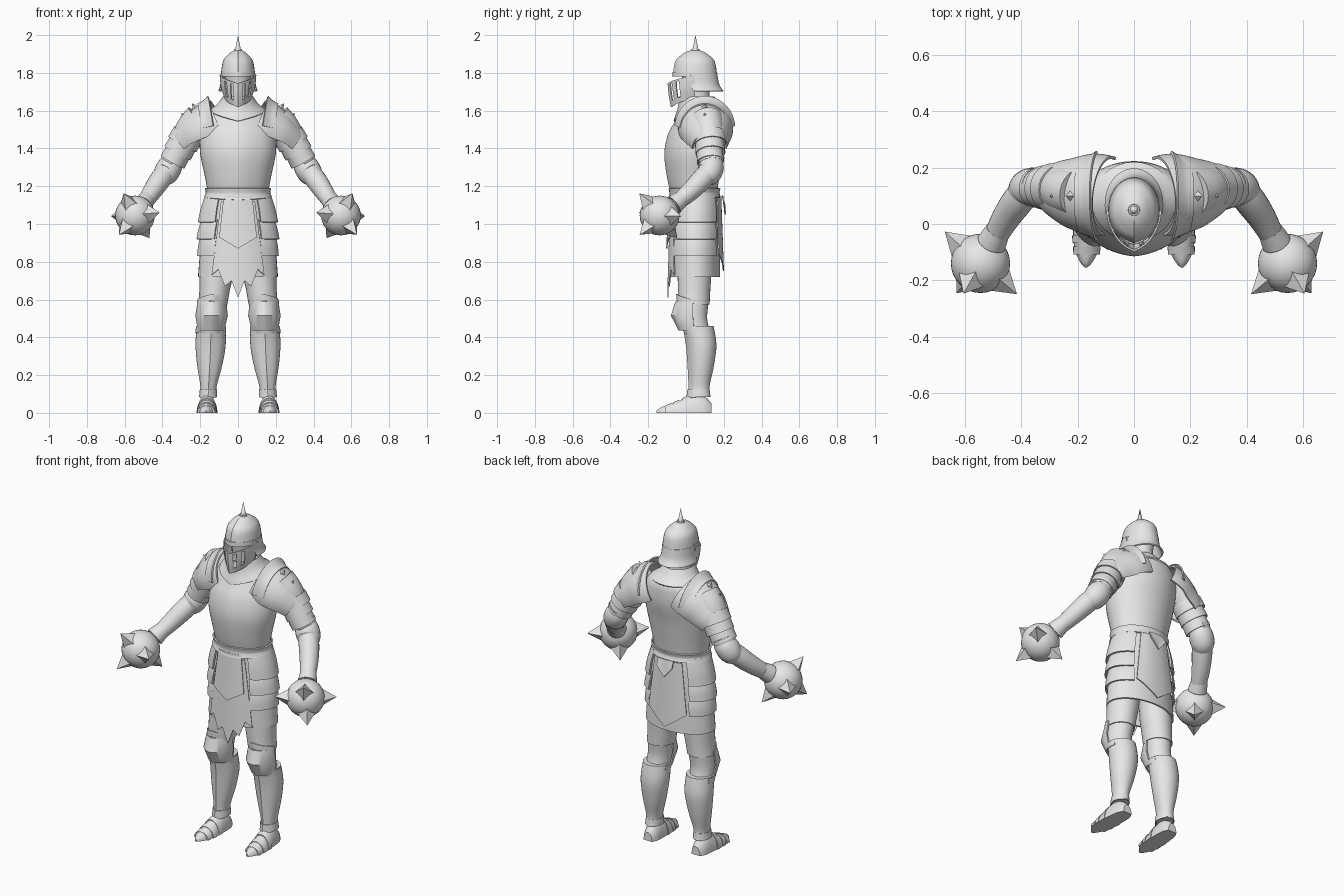
import bpy, bmesh
from math import sin, cos, pi, radians, sqrt
from mathutils import Vector

if "Cube" in bpy.data.objects:
    bpy.data.objects.remove(bpy.data.objects["Cube"], do_unlink=True)

steel = bpy.data.materials.new("light_steel")
steel.use_nodes = True
steel.diffuse_color = (0.8, 0.8, 0.8, 1)
steel.node_tree.nodes["Principled BSDF"].inputs["Base Color"].default_value = (0.8, 0.8, 0.8, 1)


def finish(name, bm, angle=35):
    bmesh.ops.recalc_face_normals(bm, faces=bm.faces[:])
    mesh = bpy.data.meshes.new(name)
    bm.to_mesh(mesh)
    bm.free()
    mesh.materials.append(steel)
    ob = bpy.data.objects.new(name, mesh)
    bpy.context.collection.objects.link(ob)
    bpy.ops.object.select_all(action='DESELECT')
    ob.select_set(True)
    bpy.context.view_layer.objects.active = ob
    bpy.ops.object.shade_smooth_by_angle(angle=radians(angle))


def surface(name, rows, closed, thick=0, hole=None):
    """Skin a grid of points; closed solids are capped, plates get thickness."""
    bm = bmesh.new()
    grid = [[bm.verts.new(p) for p in row] for row in rows]
    n = len(rows[0])
    for i in range(len(rows) - 1):
        for j in range(n if closed else n - 1):
            if hole and hole(i, j):
                continue
            k = (j + 1) % n
            bm.faces.new((grid[i][j], grid[i][k], grid[i + 1][k], grid[i + 1][j]))
    if closed and not thick:
        bm.faces.new(grid[0])
        bm.faces.new(grid[-1])
    bmesh.ops.recalc_face_normals(bm, faces=bm.faces[:])
    if thick:
        bmesh.ops.solidify(bm, geom=bm.faces[:], thickness=thick)
    finish(name, bm)


def spline(pts, n):
    """Catmull-Rom through tuples of any length."""
    out = []
    for i in range(len(pts) - 1):
        quad = (pts[max(i - 1, 0)], pts[i], pts[i + 1], pts[min(i + 2, len(pts) - 1)])
        for k in range(n):
            t = k / n
            out.append(tuple(b + 0.5 * t * (c - a + t * (2*a - 5*b + 4*c - d + t * (3*(b - c) + d - a)))
                             for a, b, c, d in zip(*quad)))
    return out + [tuple(pts[-1])]


def angles(arc, seg):
    if arc is None:
        return [2 * pi * j / seg for j in range(seg)]
    a, b = map(radians, arc)
    return [a + (b - a) * j / seg for j in range(seg + 1)]


def loft(name, rings, s=1, arc=None, ridge=0, spread=0.5, dip=0, dip_top=0, thick=0, n=5, seg=32, hole=None):
    """Horizontal rings (x, y, z, rx, ry); angle zero faces the front, where edges may dip."""
    rings = spline(rings, n)
    rows = []
    for i, (x, y, z, rx, ry) in enumerate(rings):
        drop = dip + (dip_top - dip) * i / (len(rings) - 1)
        row = []
        for a in angles(arc, seg):
            d = min(a, 2 * pi - a) if arc is None else abs(a)
            row.append(Vector((s * (x + rx * sin(a)),
                               y - ry * cos(a) - ridge * max(0, 1 - d / spread),
                               z - drop * max(0, 1 - d / 1.5))))
        rows.append(row)
    surface(name, rows, arc is None, thick, hole)


def tube(name, pts, s=1, arc=None, oval=1, thick=0, n=4, seg=24):
    """Rings (x, y, z, r) square to a path; angle zero faces up."""
    pts = spline(pts, n)
    rows = []
    for i, p in enumerate(pts):
        d = (Vector(pts[min(i + 1, len(pts) - 1)][:3]) - Vector(pts[max(i - 1, 0)][:3])).normalized()
        up = (Vector((0, 0, 1)) - d * d.z).normalized()
        side = d.cross(up) * oval
        row = [Vector(p[:3]) + p[3] * (cos(a) * up + sin(a) * side) for a in angles(arc, seg)]
        rows.append([Vector((s * q.x, q.y, q.z)) for q in row])
    surface(name, rows, arc is None, thick)


def spike(name, base, direction, r, h, s=1, sides=4):
    d = Vector((direction[0] * s, direction[1], direction[2])).normalized()
    bm = bmesh.new()
    bmesh.ops.create_cone(bm, cap_ends=True, segments=sides, radius1=r, radius2=0, depth=h)
    bmesh.ops.translate(bm, verts=bm.verts[:], vec=(0, 0, h / 2))
    bmesh.ops.rotate(bm, verts=bm.verts[:], cent=(0, 0, 0), matrix=d.to_track_quat('Z', 'Y').to_matrix())
    bmesh.ops.translate(bm, verts=bm.verts[:], vec=(base[0] * s, base[1], base[2]))
    finish(name, bm)


def cloth(name, top, w0, w1, bottom, gap, front=1, cols=8):
    """Hanging panel wrapped on the skirt; bottom(j, u) gives its hem height."""
    rows = []
    for i in range(9):
        v = i / 8
        row = []
        for j in range(cols + 1):
            u = 2 * j / cols - 1
            x = u * (w0 + (w1 - w0) * v)
            depth = (0.125 + 0.014 * v) * sqrt(1 - (x / (0.168 + 0.045 * v)) ** 2) + gap
            row.append(Vector((x, 0.05 - front * depth, top + (bottom(j, u) - top) * v)))
        rows.append(row)
    surface(name, rows, False, 0.006)


# Torso
loft("breastplate", [(0, .045, 1.17, .16, .12), (0, .042, 1.25, .175, .135), (0, .045, 1.37, .2, .152),
                     (0, .065, 1.47, .202, .154), (0, .085, 1.54, .19, .138), (0, .096, 1.60, .15, .118),
                     (0, .085, 1.635, .09, .085)], ridge=.008, seg=48)
loft("gorget", [(0, .08, 1.605, .15, .14), (0, .07, 1.635, .11, .11), (0, .06, 1.675, .08, .09)],
     dip=.06, thick=.01, ridge=.006)
loft("waist_band", [(0, .045, 1.14, .172, .132), (0, .045, 1.165, .163, .124), (0, .045, 1.19, .168, .13)],
     thick=.008, dip=.015)

# Helmet
loft("helmet_skull", [(0, .05, 1.79, .091, .115), (0, .05, 1.86, .08, .102), (0, .05, 1.895, .055, .07),
                      (0, .05, 1.915, .028, .035), (0, .05, 1.922, .004, .004)], ridge=.005, spread=.2)
loft("helmet_tail", [(0, .07, 1.705, .104, .128), (0, .058, 1.74, .094, .118), (0, .05, 1.80, .091, .115)],
     arc=(75, 285), thick=.008)
loft("helmet_brow", [(0, .05, 1.78, .092, .117), (0, .05, 1.805, .091, .116)], arc=(-95, 95), thick=.006, ridge=.006)
loft("visor", [(0, .04, 1.67, .066, .08), (0, .04, 1.73, .084, .092), (0, .04, 1.79, .09, .098)],
     arc=(-95, 95), ridge=.032, spread=1.1, dip=.05, dip_top=.045, thick=.007, n=4, seg=40,
     hole=lambda i, j: 2 <= i <= 6 and min(j, 39 - j) in (10, 11, 15, 16))
loft("neck", [(0, .065, 1.58, .075, .08), (0, .06, 1.68, .06, .065), (0, .055, 1.82, .075, .085)])
loft("crest_base", [(0, .05, 1.91, .022, .022), (0, .05, 1.927, .02, .02)], seg=16, n=1)
spike("crest_spike", (0, .05, 1.92), (0, 0, 1), .016, .08, sides=16)

# Skirt and hanging cloth
loft("skirt", [(0, .05, .72, .212, .131), (0, .05, .9, .197, .129), (0, .05, 1.05, .18, .127),
               (0, .047, 1.17, .158, .12)], thick=.01, seg=40)
cloth("ragged_tabard", 1.12, .09, .14, lambda j, u: .61 + .12 * abs(u) + .06 * (j % 2), .01)
cloth("front_apron", 1.15, .075, .1, lambda j, u: .87 + .06 * abs(u), .016)
cloth("back_flap", 1.14, .09, .125, lambda j, u: .75 + .09 * abs(u), .012, front=-1)
cloth("back_tab", 1.15, .05, .05, lambda j, u: 1.05 + .06 * abs(u), .022, front=-1)

foot_rings = [(.135, .028, .05), (.1, .044, .085), (.045, .049, .1), (-.03, .051, .068),
              (-.09, .043, .045), (-.135, .022, .028), (-.155, .004, .012)]


def foot(name, rings, s, grow=0):
    rows = []
    for y, w, h in spline(rings, 4):
        x0 = .16 + .01 * (.1 - y) / .25
        rows.append([Vector((s * (x0 + (w + grow) * cos(a)), y, (h + grow) * max(0, sin(a))))
                     for a in angles(None, 24)])
    surface(name, rows, True)


for side, s in (("left", 1), ("right", -1)):
    # Hip plates in three overlapping tiers
    for i, (z0, z1, r0, r1) in enumerate(((1.01, 1.16, .213, .172), (.92, 1.03, .22, .19), (.83, .94, .216, .198))):
        loft(f"{side}_hip_plate_{i + 1}", [(0, .05, z0, r0, .143), (0, .05, (z0 + z1) / 2, (r0 + r1) / 2 + .004, .14),
             (0, .05, z1, r1, .128)], s, arc=(35, 142), thick=.009, seg=20)

    # Leg
    loft(f"{side}_thigh", [(.145, .06, .42, .065, .07), (.14, .04, .5, .068, .072), (.13, .043, .6, .072, .078),
                           (.115, .045, .7, .083, .085), (.105, .05, .88, .088, .09)], s)
    loft(f"{side}_thigh_plate", [(.133, .042, .575, .077, .083), (.125, .043, .64, .08, .085),
                                 (.115, .045, .74, .088, .09)], s, thick=.006)
    loft(f"{side}_greave", [(.157, .075, .09, .044, .055), (.156, .073, .14, .043, .052), (.15, .082, .25, .066, .066),
                            (.145, .084, .36, .08, .077), (.143, .068, .46, .076, .078)], s, ridge=.008, spread=.3)
    loft(f"{side}_greave_rim", [(.145, .072, .42, .08, .082), (.143, .065, .455, .08, .083)], s,
         arc=(-110, 110), thick=.006, dip=-.02, dip_top=-.02, ridge=.008)
    loft(f"{side}_knee_cop", [(.142, .045, .435, .07, .06), (.14, .04, .515, .086, .096), (.138, .038, .59, .076, .07)],
         s, arc=(-88, 88), ridge=.024, spread=1.4, thick=.008, n=1)
    loft(f"{side}_knee_lame", [(.138, .037, .565, .08, .075), (.135, .04, .6, .08, .08)], s,
         arc=(-90, 90), ridge=.012, spread=.8, dip=-.03, dip_top=-.03, thick=.006)
    loft(f"{side}_ankle_band", [(.158, .07, .085, .048, .06), (.157, .07, .125, .045, .055)], s,
         dip=.01, ridge=.008, thick=.005)
    foot(f"{side}_foot", foot_rings, s)
    for i, (y, w, h) in enumerate(((.01, .051, .087), (-.04, .05, .064), (-.08, .045, .048))):
        foot(f"{side}_foot_lame_{i + 1}", [(y, w, h), (y - .028, w - .002, h - .012)], s, .004)

    # Arm
    tube(f"{side}_upper_arm", [(.2, .11, 1.56, .085), (.25, .12, 1.5, .082), (.3, .13, 1.41, .068),
                               (.335, .135, 1.34, .058), (.372, .135, 1.28, .05)], s)
    for i in range(3):
        x, z = .265 + .026 * i, 1.475 - .047 * i
        tube(f"{side}_arm_lame_{i + 1}", [(x, .125, z, .084 - .007 * i), (x + .029, .13, z - .052, .086 - .007 * i)],
             s, thick=.006)
    tube(f"{side}_elbow_cop", [(.342, .135, 1.335, .056), (.36, .135, 1.305, .066), (.382, .122, 1.27, .066),
                               (.4, .1, 1.25, .055)], s, thick=.007)
    tube(f"{side}_elbow_wing", [(.338, .133, 1.345, .07), (.353, .135, 1.32, .062)], s, arc=(-100, 100), thick=.007)
    tube(f"{side}_forearm", [(.365, .138, 1.295, .05), (.408, .088, 1.24, .056), (.456, .02, 1.17, .05),
                             (.5, -.06, 1.105, .041), (.53, -.11, 1.07, .045)], s)
    tube(f"{side}_wrist_cuff", [(.482, -.022, 1.135, .044), (.505, -.066, 1.1, .053)], s, thick=.006)

    # Shoulder armour
    tube(f"{side}_shoulder_plate", [(.09, .1, 1.525, .142), (.14, .105, 1.502, .145), (.2, .11, 1.47, .132),
                                    (.255, .12, 1.435, .109), (.285, .125, 1.412, .093)], s,
         arc=(-102, 102), thick=.01, seg=32)
    tube(f"{side}_shoulder_crest", [(.19, .1, 1.495, .145), (.16, .1, 1.5, .156), (.13, .1, 1.505, .175)], s,
         arc=(-85, 85), oval=.92, thick=.008)
    for i, base in enumerate(((.222, .1, 1.61), (.278, .1, 1.56))):
        spike(f"{side}_shoulder_stud_{i + 1}", base, (.6, 0, .8), .023, .035, s)

    # Spiked ball over the hand
    centre = Vector((.545, -.14, 1.045))
    bm = bmesh.new()
    bmesh.ops.create_uvsphere(bm, u_segments=32, v_segments=20, radius=.105)
    bmesh.ops.translate(bm, verts=bm.verts[:], vec=(centre.x * s, centre.y, centre.z))
    finish(f"{side}_ball", bm)
    for i, d in enumerate(((-.76, -.64, .09), (.74, .66, -.02), (.5, -.62, -.6), (.35, -.62, .68), (-.45, .55, -.7))):
        d = Vector(d).normalized()
        spike(f"{side}_ball_spike_{i + 1}", centre + d * .06, d, .07, .11, s)
